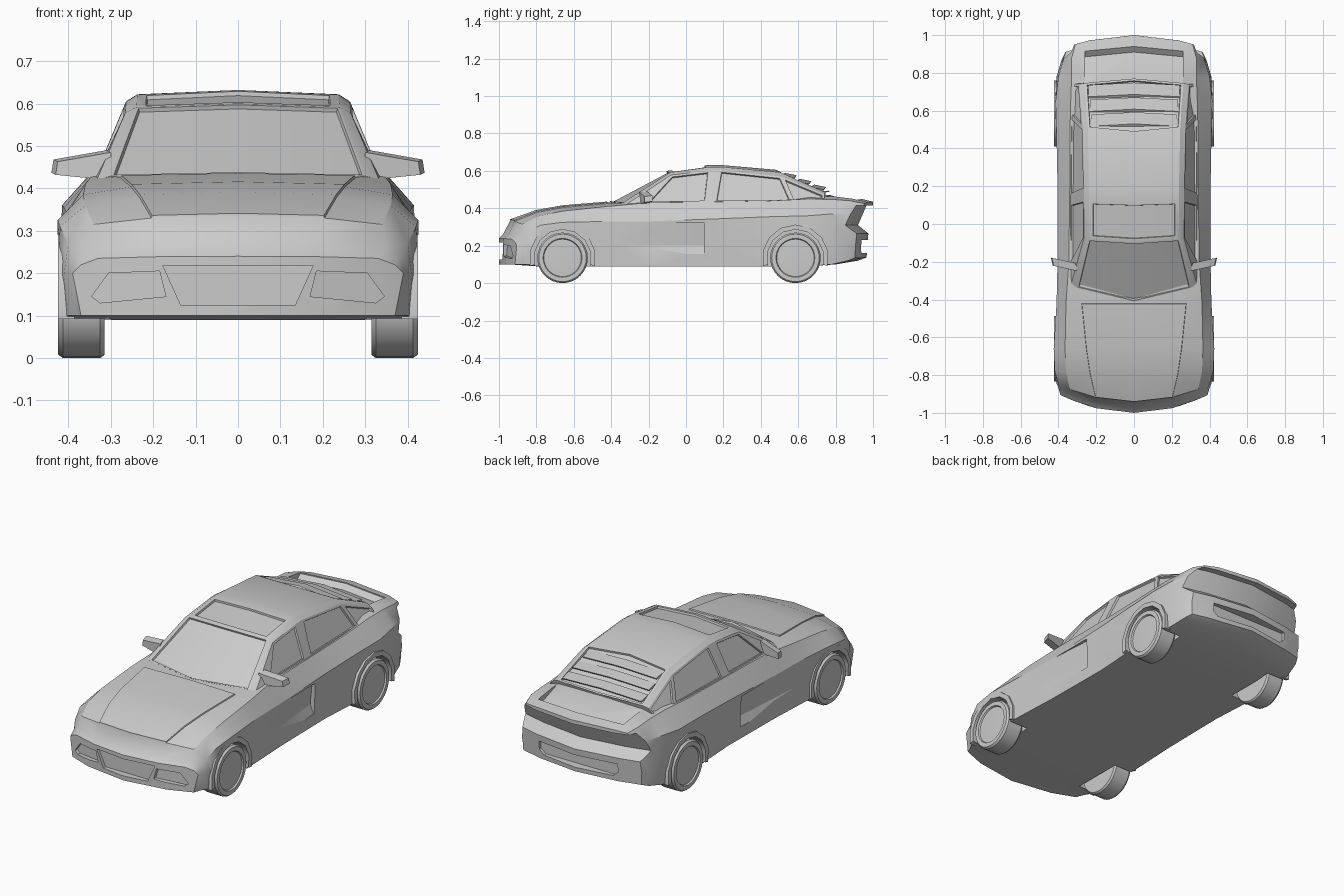
import bpy, bmesh, math

if "Cube" in bpy.data.objects:
    bpy.data.objects.remove(bpy.data.objects["Cube"])

def finish(name, bm, angle=28):
    bmesh.ops.recalc_face_normals(bm, faces=bm.faces[:])
    me = bpy.data.meshes.new(name)
    bm.to_mesh(me)
    bm.free()
    ob = bpy.data.objects.new(name, me)
    bpy.context.collection.objects.link(ob)
    smooth(ob, angle)
    return ob

def smooth(ob, angle=28):
    bpy.ops.object.select_all(action='DESELECT')
    bpy.context.view_layer.objects.active = ob
    ob.select_set(True)
    bpy.ops.object.shade_smooth_by_angle(angle=math.radians(angle))

def loft(bm, rings):
    """Skin closed rings; returns vertex rings and a grid of faces."""
    vs = [[bm.verts.new(p) for p in r] for r in rings]
    n = len(vs[0])
    grid = [[bm.faces.new((a[j], a[(j + 1) % n], b[(j + 1) % n], b[j])) for j in range(n)]
            for a, b in zip(vs, vs[1:])]
    return vs, grid

def prism(name, prof, stations, axis='x', both=False, sweep=0):
    """Extrude a 2D profile through (position, du, dv) stations; sweep shears y by |x|."""
    bm = bmesh.new()
    for s in ((1, -1) if both else (1,)):
        rings = []
        for p, du, dv in stations:
            ring = []
            for u, v in prof:
                u, v = u + du, v + dv
                x, y, z = {'x': (p, u, v), 'y': (u, p, v), 'z': (u, v, p)}[axis]
                ring.append((s * x, y + sweep * abs(x), z))
            rings.append(ring)
        vs, _ = loft(bm, rings)
        bm.faces.new(vs[0])
        bm.faces.new(vs[-1])
    return finish(name, bm)

def cut(ob, cutter):
    cutter.hide_render = True
    m = ob.modifiers.new('cut', 'BOOLEAN')
    m.operation, m.solver, m.object = 'DIFFERENCE', 'EXACT', cutter
    bpy.context.view_layer.objects.active = ob
    bpy.ops.object.modifier_apply(modifier=m.name)
    bpy.data.objects.remove(cutter)

def inset(bm, faces, border, depth):
    """Leave a flat border, then step the panel in or out with a steep wall."""
    for t, d in ((border, 0), (.002, depth)):
        if t:
            bmesh.ops.inset_region(bm, faces=faces, thickness=t, depth=d, use_even_offset=True)

def mirror_ring(half):
    return half + [(-x, y, z) for x, y, z in reversed(half) if x > 1e-6]

def arc(cy, cz, r, a0, a1, n):
    return [(cy + r * math.cos(math.radians(a0 + (a1 - a0) * i / n)),
             cz + r * math.sin(math.radians(a0 + (a1 - a0) * i / n))) for i in range(n + 1)]

AXLES, R = (-.66, .585), .135

# Lower body: y, bend, floor z, sill w, mid w, shoulder w, shoulder z, deck w, deck z, centre z
STATIONS = [
    (-1.0, .10, .10, .37, .39, .37, .22, .33, .235, .24),
    (-.977, .11, .10, .385, .40, .385, .24, .35, .26, .262),
    (-.94, .09, .10, .40, .41, .40, .27, .34, .315, .335),
    (-.80, .02, .09, .415, .422, .42, .31, .36, .36, .385),
    (-.66, 0, .09, .42, .425, .425, .325, .365, .385, .41),
    (-.42, 0, .09, .41, .41, .41, .33, .36, .41, .43),
    (-.20, 0, .09, .40, .40, .405, .33, .345, .43, .44),
    (.20, 0, .09, .395, .40, .405, .345, .34, .435, .44),
    (.45, 0, .09, .41, .41, .41, .355, .34, .44, .445),
    (.65, 0, .09, .415, .42, .415, .36, .335, .45, .47),
    (.80, -.02, .10, .40, .41, .40, .37, .33, .447, .47),
    (.92, -.06, .12, .38, .385, .375, .37, .33, .44, .455),
    (1.0, -.08, .15, .34, .35, .345, .37, .31, .425, .435)]
bm = bmesh.new()
rings = []
for y, b, zf, ws, wm, wh, zh, wd, zd, zc in STATIONS:
    hw = wd * min(.77, max(.6, .6 + .33 * (y + .94)))
    half = [(0, zf), (.65 * ws, zf), (ws, zf), (wm, .2), (wh, zh), (wd, zd),
            (hw, zd + .75 * (zc - zd)), (0, zc)]
    half = [(x, y + b * (x / .4) ** 2, z) for x, z in half]
    rings.append(half + [(-x, yy, z) for x, yy, z in reversed(half[1:-1])])
vs, grid = loft(bm, rings)
for r in (vs[0], vs[-1]):
    for ids in ((0, 1, 6, 7), (1, 2, 3, 4, 5, 6)):
        bm.faces.new([r[i] for i in ids])
        bm.faces.new([r[-i % 14] for i in ids])
bmesh.ops.recalc_face_normals(bm, faces=bm.faces[:])
inset(bm, [grid[i][j] for i in (2, 3, 4) for j in (6, 7)], 0, .006)   # hood panel
bmesh.ops.triangulate(bm, faces=bm.faces[:])
body = finish('body', bm)

# Wheel wells
for cy in AXLES:
    cut(body, prism('well_cutter', arc(cy, .135, .155, 0, 337.5, 15),
                    [(.30, 0, 0), (.5, 0, 0)], both=True))
# Grille and swept side intakes
cut(body, prism('grille_cutter', [(-.135, .125), (.135, .125), (.177, .218), (-.177, .218)],
                [(-1.1, 0, 0), (-.962, 0, 0)], 'y'))
cut(body, prism('intake_cutter', [(.17, .145), (.325, .13), (.345, .145), (.305, .2), (.185, .205)],
                [(-1.2, 0, 0), (-1.01, 0, 0)], 'y', both=True, sweep=.3))
# Door scoops
cut(body, prism('scoop_cutter', [(.408, -.37), (.374, .095), (.5, .095), (.5, -.37)],
                [(.155, .02, 0), (.2, 0, 0), (.325, .012, 0)], 'z', both=True))
# Concave tail under the overhanging deck lip, and plate recess
bent = [(-.45, -.085, 0), (-.25, -.035, 0), (0, 0, 0), (.25, -.035, 0), (.45, -.085, 0)]
cut(body, prism('tail_cutter', [(1.2, .41), (.965, .415), (.92, .31), (.975, .265),
                                (.965, .13), (1.2, .1)], bent))
cut(body, prism('plate_cutter', [(-.21, .16), (.21, .16), (.24, .185), (.24, .23),
                                 (-.24, .23), (-.24, .185)], [(.92, 0, 0), (1.1, 0, 0)], 'y'))
# Sunken boot lid
vee = [(-.26, -.025, -.005), (0, 0, 0), (.26, -.025, -.005)]
cut(body, prism('boot_cutter', [(.77, .472), (.91, .422), (.94, .445), (.94, .6), (.77, .6)], vee))
smooth(body)

# Cabin: belt, roof edge and roof centre at each pillar
PILLARS = [
    ((.345, -.36, .40), (.333, -.32, .42), (0, -.41, .435)),
    ((.337, -.22, .425), (.266, -.08, .578), (0, -.10, .60)),
    ((.337, .11, .43), (.264, .13, .603), (0, .12, .632)),
    ((.337, .15, .43), (.264, .18, .605), (0, .18, .632)),
    ((.333, .57, .435), (.272, .51, .57), (0, .48, .606)),
    ((.328, .74, .435), (.29, .74, .475), (0, .77, .49))]
bm = bmesh.new()
rings = []
for belt, edge, mid in PILLARS:
    roof = (.9 * edge[0], edge[1] + .2 * (mid[1] - edge[1]), edge[2] + .62 * (mid[2] - edge[2]))
    rings.append(mirror_ring([belt, edge, roof, mid]))
vs, grid = loft(bm, rings)
bm.faces.new(vs[0])
bm.faces.new(vs[-1])
bmesh.ops.recalc_face_normals(bm, faces=bm.faces[:])
for i, border in ((0, .006), (1, .022), (4, .012)):   # windscreen, roof panel, rear window
    inset(bm, [grid[i][2], grid[i][3]], border, -.01)
for i in (1, 3, 4):                                   # side windows
    for j in (0, 5):
        inset(bm, [grid[i][j]], .012, -.01)
finish('cabin', bm, 25)

# Rear window louvres
for k in range(3):
    y = .53 + .078 * k
    z = .583 - .4 * (y - .53)
    w = .225 + .008 * k
    prism('louvre', [(y - .015, z - .004), (y, z + .006), (y + .062, z - .007), (y + .058, z - .014)],
          [(-w, -.012, -.014), (0, 0, 0), (w, -.012, -.014)])

# Door mirrors
prism('door_mirrors', [(.31, .49), (.435, .468), (.44, .437), (.37, .43), (.31, .425)],
      [(-.315, -.01, -.005), (-.275, 0, 0)], 'y', both=True, sweep=.22)

# Wheel arch trims
for cy in AXLES:
    ring = arc(cy, .135, .178, -14, 194, 8) + arc(cy, .135, .152, 194, -14, 8)
    prism('wheel_arch', ring, [(.385, 0, 0), (.424, 0, 0)], both=True)

# Wheels: lathed tyre and rim
PROFILE = [(.0, .315), (.128, .315), (R, .325), (R, .413), (.127, .424), (.104, .424),
           (.100, .416), (0, .42)]
for cy in AXLES:
    for s in (1, -1):
        bm = bmesh.new()
        pts = [bm.verts.new((s * x, cy, R + r)) for r, x in PROFILE]
        edges = [bm.edges.new(p) for p in zip(pts, pts[1:])]
        bmesh.ops.spin(bm, geom=pts + edges, cent=(0, cy, R), axis=(1, 0, 0),
                       angle=2 * math.pi, steps=32)
        bmesh.ops.remove_doubles(bm, verts=bm.verts[:], dist=1e-4)
        finish('front_wheel' if cy < 0 else 'rear_wheel', bm, 30)
